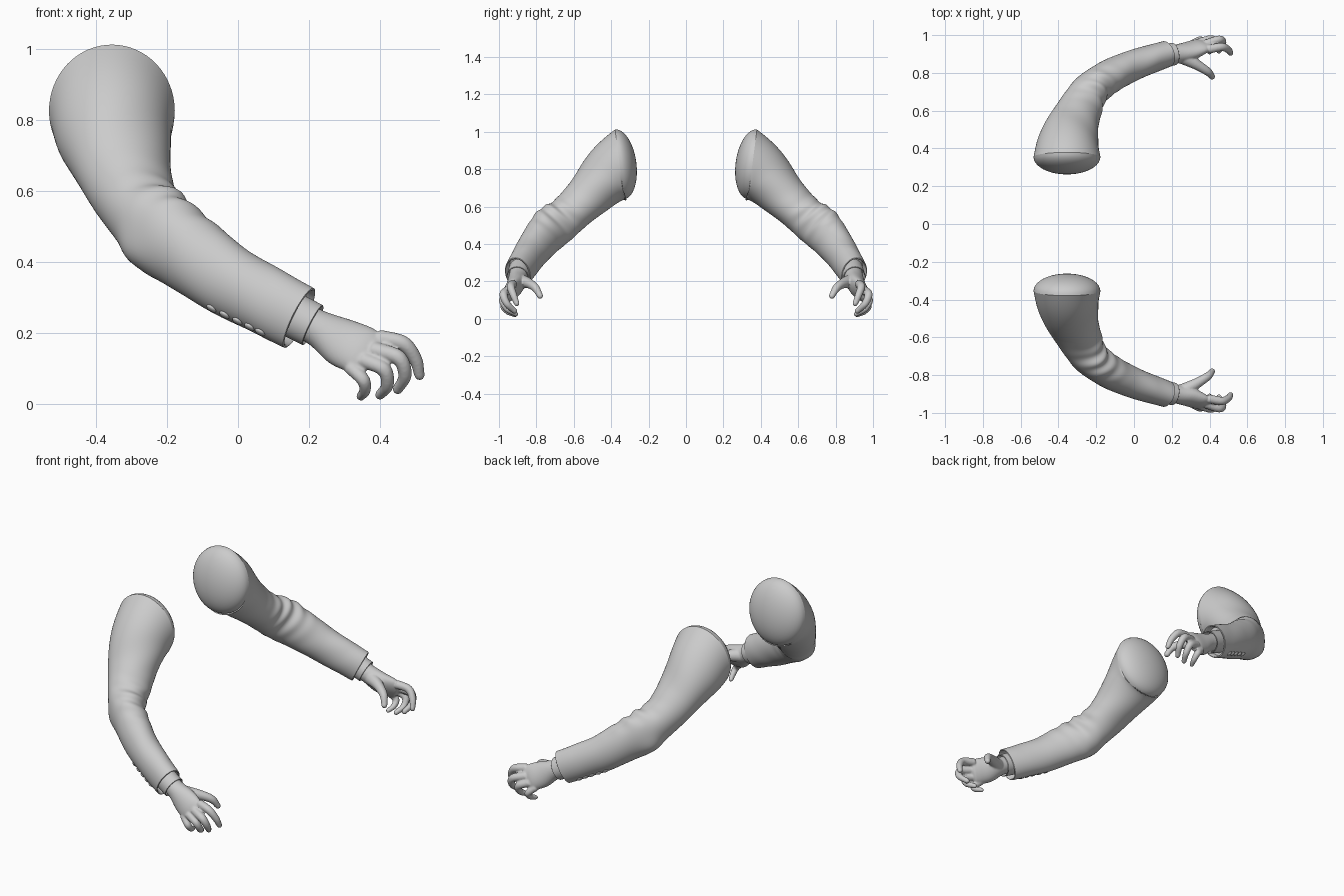
import bpy, bmesh
from math import sin, cos, pi, exp, radians
from mathutils import Vector, Matrix

cube = bpy.data.objects.get("Cube")
if cube:
    bpy.data.objects.remove(cube)

grey = bpy.data.materials.new("plain_grey")
grey.use_nodes = True
colour = (0.6, 0.6, 0.6, 1)
grey.diffuse_color = colour
grey.node_tree.nodes["Principled BSDF"].inputs["Base Color"].default_value = colour

UP = Vector((0, 0, 1))
SIDE = Vector((0, 1, 0))


def make_path(rows, start=None):
    """Rows are x, y, z, half width, half height; returns a smooth function of row number."""
    pts = [Vector(r[:3]) for r in rows]
    full = []
    for i, row in enumerate(rows):
        t = (pts[min(i + 1, len(pts) - 1)] - pts[max(i - 1, 0)]).normalized()
        if i == 0 and start:
            t = Vector(start).normalized()
        full.append(Vector((*row, *t)))
    full = [full[0] * 2 - full[1]] + full + [full[-1] * 2 - full[-2]]

    def at(s):
        i = min(int(s), len(rows) - 2)
        f = s - i
        a, b, c, d = full[i:i + 4]
        return (b * 2 + (c - a) * f + (a * 2 - b * 5 + c * 4 - d) * f ** 2
                + (b * 3 - a - c * 3 + d) * f ** 3) * 0.5
    return at


def sample(path, spans, steps):
    return [path(i / steps) for i in range(spans * steps + 1)]


def moved(ring, distance, scale):
    """Copy of a ring shifted along its own axis and scaled."""
    t = Vector(ring[5:8]).normalized()
    centre = Vector(ring[:3]) + t * distance
    return Vector((*centre, ring[3] * scale, ring[4] * scale, *t))


def dome(ring, depth, count=4):
    angles = [radians(86) * k / count for k in range(1, count + 1)]
    return [moved(ring, depth * sin(a), cos(a)) for a in angles]


def surface(ring, hint, angle, scale=1):
    t = Vector(ring[5:8]).normalized()
    v = (hint - t * hint.dot(t)).normalized()
    h = t.cross(v)
    return Vector(ring[:3]) + (h * ring[3] * cos(angle) + v * ring[4] * sin(angle)) * scale


def skin(bm, rings, hint, sides=32, shape=None):
    """Bridge a row of elliptical rings into a closed skin."""
    loops = []
    for i, ring in enumerate(rings):
        loop = []
        for k in range(sides):
            a = 2 * pi * k / sides
            loop.append(bm.verts.new(surface(ring, hint, a, shape(i, a) if shape else 1)))
        loops.append(loop)
    for low, high in zip(loops, loops[1:]):
        for k in range(sides):
            n = (k + 1) % sides
            bm.faces.new((low[k], low[n], high[n], high[k]))
    bm.faces.new(loops[0])
    bm.faces.new(loops[-1])


def finish(name, bm, blend=False):
    """Turn the mesh into a pair of mirrored parts."""
    bmesh.ops.recalc_face_normals(bm, faces=bm.faces[:])
    mesh = bpy.data.meshes.new(name)
    bm.to_mesh(mesh)
    bm.free()
    mesh.materials.append(grey)
    ob = bpy.data.objects.new(name, mesh)
    bpy.context.collection.objects.link(ob)
    bpy.ops.object.select_all(action="DESELECT")
    ob.select_set(True)
    bpy.context.view_layer.objects.active = ob
    if blend:
        remesh = ob.modifiers.new("blend", "REMESH")
        remesh.mode = "VOXEL"
        remesh.voxel_size = 0.005
        remesh.use_smooth_shade = True
        relax = ob.modifiers.new("relax", "SMOOTH")
        relax.factor = 0.5
        relax.iterations = 4
    mirror = ob.modifiers.new("other_arm", "MIRROR")
    mirror.use_axis = (False, True, False)
    mirror.use_mirror_merge = False
    if blend:
        mesh.shade_smooth()
    else:
        bpy.ops.object.shade_smooth_by_angle(angle=radians(50))
    return ob


# Jacket sleeve: shoulder, elbow, cuff
sleeve_rows = [
    (-.355, -.355, .825, .177, .188),
    (-.345, -.445, .735, .158, .146),
    (-.315, -.54, .64, .132, .118),
    (-.275, -.63, .555, .113, .108),
    (-.22, -.715, .49, .096, .122),
    (-.13, -.78, .42, .09, .112),
    (-.03, -.83, .35, .083, .102),
    (.08, -.87, .29, .076, .097),
    (.172, -.9, .242, .07, .094),
]
STEPS = 14
sleeve = make_path(sleeve_rows, start=(0, -1, -.13))
rings = sample(sleeve, 8, STEPS)
rim = rings[-1]
rings += [moved(rim, .002, .95), moved(rim, -.002, .9), moved(rim, -.05, .86)]


def folds(i, a):
    """Cloth creases, strongest in the crook of the elbow."""
    s = i / STEPS
    if s > 8:
        return 1
    crook = max(0, cos(a - radians(125)))
    near = exp(-((s - 3.9) / .9) ** 2)
    ridges = .05 * near * (crook + .15) * sin(9 * s + 1.5 * sin(2 * a))
    soft = .008 * sin(4 * s + 3 * a) * min(1, s) * min(1, 8 - s)
    return 1 + ridges + soft - .03 * near * crook


bm = bmesh.new()
skin(bm, rings, UP, 64, folds)
elbow = Vector((-.3, -.745, .43))
for vert in bm.verts:
    push = exp(-((vert.co - elbow).length / .06) ** 2)
    vert.co += Vector((-.6, -.4, -.5)) * .016 * push
finish("sleeve", bm)

# Rounded shoulder end
bm = bmesh.new()
skin(bm, [sleeve(0)] + dome(sleeve(0), -.09, 10), UP, 64)
finish("shoulder_cap", bm)

# Sleeve buttons
bm = bmesh.new()
for k in range(5):
    ring = sleeve(6.1 + .3 * k)
    spot = surface(ring, UP, radians(-58))
    out = (spot - Vector(ring[:3])).normalized()
    turn = out.to_track_quat("Z", "Y").to_matrix().to_4x4()
    bmesh.ops.create_uvsphere(bm, u_segments=16, v_segments=8, radius=.016,
                              matrix=Matrix.Translation(spot) @ turn @ Matrix.Diagonal((1, 1, .45, 1)))
finish("sleeve_buttons", bm)

# Shirt cuff
bm = bmesh.new()
cuff = sample(make_path([(.13, -.886, .263, .06, .064), (.21, -.9, .222, .06, .063)]), 1, 4)
cuff += [moved(cuff[-1], .002, .96), moved(cuff[-1], -.002, .91), moved(cuff[-1], -.04, .85)]
skin(bm, cuff, UP, 48)
finish("shirt_cuff", bm)

# Hand: palm, curled fingers and thumb blended together
bm = bmesh.new()
palm = sample(make_path([
    (.16, -.892, .245, .05, .05),
    (.225, -.9, .213, .05, .052),
    (.29, -.915, .175, .047, .07),
    (.345, -.937, .152, .036, .073),
    (.372, -.946, .139, .027, .066),
]), 4, 5)
skin(bm, palm + dome(palm[-1], .02), Vector((.6, .25, .76)))

fingers = {
    "index": (1, [(.395, -.925, .186), (.465, -.937, .17), (.5, -.922, .125), (.511, -.905, .082)]),
    "middle": (1, [(.38, -.952, .153), (.452, -.976, .13), (.47, -.957, .08), (.45, -.917, .042)]),
    "ring": (.96, [(.35, -.962, .125), (.411, -.979, .097), (.42, -.955, .052), (.4, -.912, .026)]),
    "little": (.86, [(.315, -.958, .105), (.353, -.975, .067), (.357, -.95, .037), (.346, -.917, .022)]),
    "thumb": (1.15, [(.26, -.885, .2), (.335, -.842, .19), (.392, -.805, .165), (.414, -.78, .122)]),
}
for name, (size, points) in fingers.items():
    girth = (.035, .024, .019, .014) if name == "thumb" else (.024, .022, .019, .015)
    rows = [(*p, g * size, g * size) for p, g in zip(points, girth)]
    tube = sample(make_path(rows), 3, 6)
    skin(bm, tube + dome(tube[-1], .016), SIDE, 16)
finish("hand", bm, blend=True)
